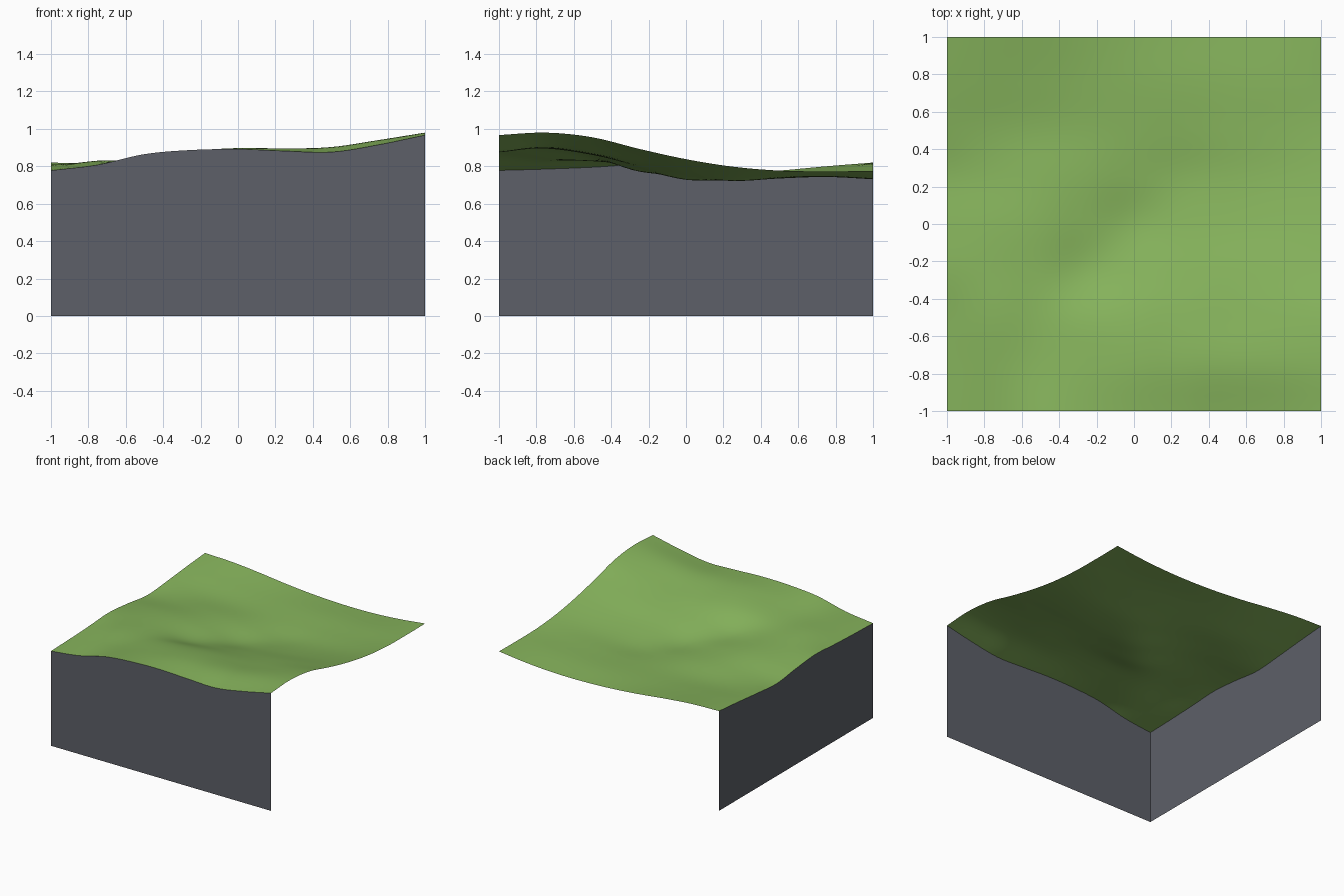
import bpy
import bmesh

cube = bpy.data.objects.get("Cube")
if cube:
    bpy.data.objects.remove(cube, do_unlink=True)

STEPS = 48  # cells along each side of the patch

# Heights in thousandths: rows run front to back, columns run from -x to +x
CONTROL = [
    [778, 808, 865, 887, 892, 882, 876, 915, 967],
    [785, 820, 842, 877, 896, 895, 903, 940, 980],
    [795, 830, 828, 850, 864, 861, 872, 912, 955],
    [808, 818, 806, 772, 790, 806, 828, 860, 893],
    [788, 800, 795, 762, 728, 750, 772, 803, 838],
    [760, 768, 772, 758, 732, 722, 740, 765, 798],
    [777, 762, 752, 745, 738, 735, 742, 756, 777],
    [800, 785, 768, 752, 745, 743, 745, 757, 773],
    [820, 812, 790, 762, 742, 732, 733, 748, 775],
]


def make_material(name, rgb):
    mat = bpy.data.materials.new(name)
    mat.use_nodes = True
    color = (*rgb, 1)
    mat.diffuse_color = color
    bsdf = mat.node_tree.nodes["Principled BSDF"]
    bsdf.inputs["Base Color"].default_value = color
    bsdf.inputs["Roughness"].default_value = 0.9
    return mat


def spline(values, t):
    """Smooth curve through evenly spaced values, with t from 0 to 1."""
    last = len(values) - 1
    padded = [2 * values[0] - values[1], *values, 2 * values[last] - values[last - 1]]
    i = min(int(t * last), last - 1)
    f = t * last - i
    a, b, c, d = padded[i:i + 4]
    slope_in, slope_out = (c - a) / 2, (d - b) / 2
    bend = 3 * (c - b) - 2 * slope_in - slope_out
    twist = 2 * (b - c) + slope_in + slope_out
    return b + f * (slope_in + f * (bend + f * twist))


def height(x, y):
    u, v = (x + 1) / 2, (y + 1) / 2
    return spline([spline(row, u) for row in CONTROL], v) / 1000


def build_sheet(name, mat, columns, rows, place, smooth):
    """Grid of quads whose corners come from place(column, row)."""
    bm = bmesh.new()
    verts = [[bm.verts.new(place(i, j)) for i in range(columns + 1)]
             for j in range(rows + 1)]
    for j in range(rows):
        for i in range(columns):
            face = bm.faces.new((verts[j][i], verts[j][i + 1],
                                 verts[j + 1][i + 1], verts[j + 1][i]))
            face.smooth = smooth
    mesh = bpy.data.meshes.new(name)
    bm.to_mesh(mesh)
    bm.free()
    mesh.materials.append(mat)
    obj = bpy.data.objects.new(name, mesh)
    bpy.context.collection.objects.link(obj)
    return obj


def along(i):
    return 2 * i / STEPS - 1


grass = make_material("grass green", (0.24, 0.455, 0.107))
stone = make_material("slate grey", (0.11, 0.117, 0.139))

# Rolling ground surface, open underneath
build_sheet("ground_surface", grass, STEPS, STEPS,
            lambda i, j: (along(i), along(j), height(along(i), along(j))), True)

# Front wall follows the front edge of the ground down to the base
build_sheet("front_wall", stone, STEPS, 1,
            lambda i, j: (along(i), -1, j * height(along(i), -1)), False)

# Side wall on the -x edge; the other two sides stay open
build_sheet("right_wall", stone, STEPS, 1,
            lambda i, j: (-1, -along(i), j * height(-1, -along(i))), False)
